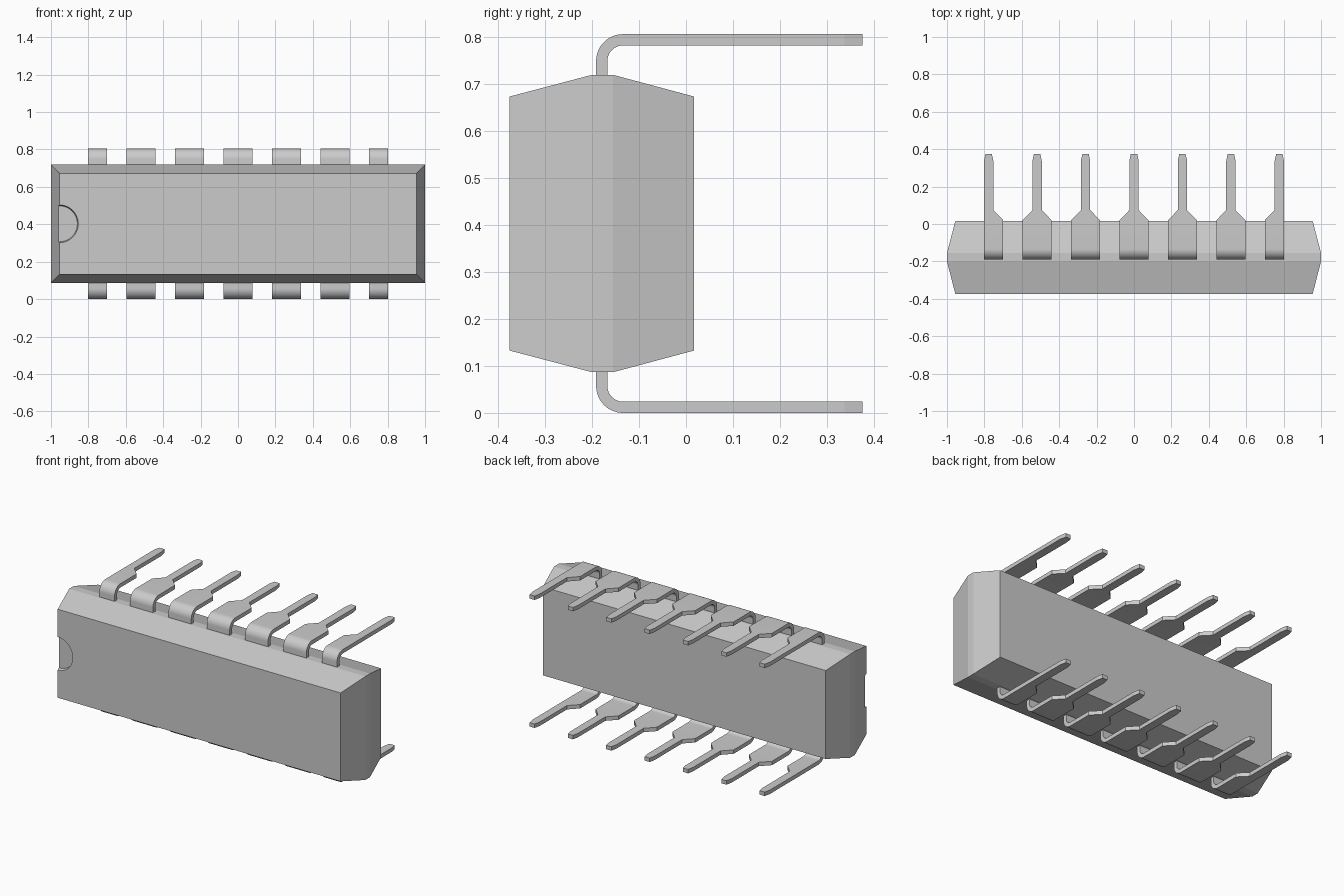
import bpy, bmesh, math

cube = bpy.data.objects.get("Cube")
if cube:
    bpy.data.objects.remove(cube, do_unlink=True)

grey = bpy.data.materials.new("light grey")
grey.use_nodes = True
COLOUR = (0.6, 0.6, 0.6, 1)
grey.diffuse_color = COLOUR
grey.node_tree.nodes["Principled BSDF"].inputs["Base Color"].default_value = COLOUR

MID_Z = 0.4025      # height of the body's centre line
PITCH = 0.259       # spacing between pins
THICK = 0.024       # sheet thickness of the pins


def loft(name, rings):
    """Solid through four-cornered rings, capped at both ends."""
    bm = bmesh.new()
    loops = [[bm.verts.new(p) for p in ring] for ring in rings]
    for a, b in zip(loops, loops[1:]):
        for i in range(4):
            j = (i + 1) % 4
            bm.faces.new((a[i], a[j], b[j], b[i]))
    bm.faces.new(loops[0])
    bm.faces.new(loops[-1])
    bmesh.ops.recalc_face_normals(bm, faces=bm.faces)
    mesh = bpy.data.meshes.new(name)
    bm.to_mesh(mesh)
    bm.free()
    mesh.materials.append(grey)
    obj = bpy.data.objects.new(name, mesh)
    bpy.context.collection.objects.link(obj)
    return obj


# Package body: tapered towards front and back from a flat waist
def body_ring(y, hx, hz):
    return [(sx * hx, y, MID_Z + sz * hz)
            for sx, sz in ((-1, -1), (1, -1), (1, 1), (-1, 1))]


body = loft("body", [body_ring(-0.375, 0.955, 0.27), body_ring(-0.2, 1, 0.316),
                     body_ring(-0.155, 1, 0.316), body_ring(0.017, 0.955, 0.27)])

# Shallow half-round orientation notch at the right end of the front face
bpy.ops.mesh.primitive_cone_add(vertices=64, radius1=0.096, radius2=0.106, depth=0.04,
                                location=(-0.955, -0.375, MID_Z),
                                rotation=(math.pi / 2, 0, 0))
cutter = bpy.context.object
cutter.name = "notch_cutter"
cutter.data.materials.append(grey)
cutter.hide_render = True
cutter.hide_set(True)
notch = body.modifiers.new("notch", 'BOOLEAN')
notch.operation = 'DIFFERENCE'
notch.solver = 'EXACT'
notch.object = cutter


# Bent sheet-metal pin: shank out of the body, round bend, shoulder, slim leg
def make_pin(name, k, top):
    x = k * PITCH
    wide, slim, tip = 0.077, 0.025, 0.017
    bend, y0 = 0.057, -0.191
    path = [(y0, 0.15, y0 + THICK, 0.15, wide)]
    steps = 14
    for i in range(steps + 1):
        a = math.pi / 2 * i / steps
        c, s = math.cos(a), math.sin(a)
        inner = bend - THICK
        path.append((y0 + bend - bend * c, bend - bend * s,
                     y0 + bend - inner * c, bend - inner * s, wide))
    for y, half in ((0.021, wide), (0.074, slim), (0.337, slim), (0.375, tip)):
        path.append((y, 0, y, THICK, half))
    rings = []
    for yo, zo, yi, zi, half in path:
        # end pins have no shoulder on their outer side
        left = min(half, slim) if k == -3 else half
        right = min(half, slim) if k == 3 else half
        if top:
            zo, zi = 2 * MID_Z - zo, 2 * MID_Z - zi
        rings.append([(x - left, yo, zo), (x + right, yo, zo),
                      (x + right, yi, zi), (x - left, yi, zi)])
    return loft(name, rings)


pins = []
for top in (False, True):
    row = "upper" if top else "lower"
    for k in range(-3, 4):
        pins.append(make_pin(f"{row}_pin_{k + 4}", k, top))

# Smooth the bends while keeping the sheet edges sharp
bpy.ops.object.select_all(action='DESELECT')
for pin in pins:
    pin.select_set(True)
bpy.context.view_layer.objects.active = pins[0]
bpy.ops.object.shade_smooth_by_angle(angle=math.radians(9))
bpy.ops.object.select_all(action='DESELECT')
